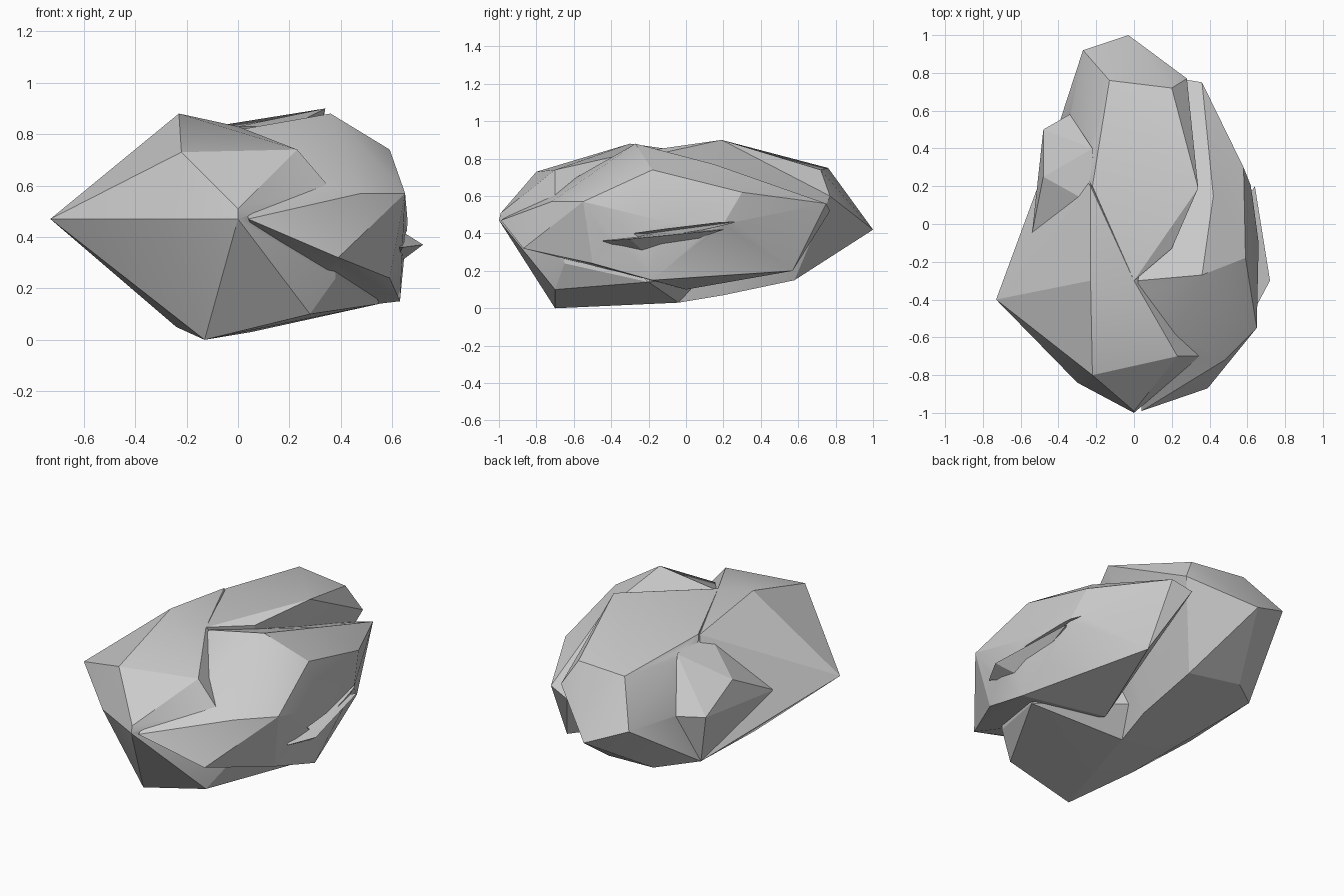
import bpy
import bmesh
import math

# Remove the default cube only
default_cube = bpy.data.objects.get("Cube")
if default_cube:
    bpy.data.objects.remove(default_cube, do_unlink=True)

# One plain stone colour
stone = bpy.data.materials.new("grey_stone")
stone.use_nodes = True
stone_colour = (.6, .6, .6, 1)
stone.diffuse_color = stone_colour
stone.node_tree.nodes["Principled BSDF"].inputs["Base Color"].default_value = stone_colour


def faceted_chunk(name, corners):
    """Make a closed faceted stone chunk as the convex hull of a few corners."""
    mesh = bpy.data.meshes.new(name)
    bm = bmesh.new()
    for corner in corners:
        bm.verts.new(corner)
    result = bmesh.ops.convex_hull(bm, input=bm.verts[:])
    unused = {g for g in result["geom_interior"] + result["geom_unused"]
              if isinstance(g, bmesh.types.BMVert)}
    bmesh.ops.delete(bm, geom=list(unused), context="VERTS")
    bmesh.ops.recalc_face_normals(bm, faces=bm.faces[:])
    bm.to_mesh(mesh)
    bm.free()
    mesh.materials.append(stone)
    chunk = bpy.data.objects.new(name, mesh)
    bpy.context.collection.objects.link(chunk)
    return chunk


def select_only(chunk):
    bpy.ops.object.select_all(action="DESELECT")
    chunk.select_set(True)
    bpy.context.view_layer.objects.active = chunk


def combine(target, other, operation):
    """Apply a boolean of the other chunk to the target, then drop the helper."""
    other.hide_render = True
    modifier = target.modifiers.new(operation.lower(), "BOOLEAN")
    modifier.operation = operation
    modifier.solver = "EXACT"
    modifier.object = other
    select_only(target)
    bpy.ops.object.modifier_apply(modifier=modifier.name)
    bpy.data.objects.remove(other, do_unlink=True)


# Front mass with the pointed side corner and the lowest foot
rock = faceted_chunk("rock", [
    (-.73, -.4, .47), (-.23, -.3, .88), (-.22, -.8, .73), (.23, -.7, .74),
    (0, -.3, .83), (-.3, -.84, .47), (0, -1, .47), (0, -.99, .51),
    (.35, -.7, .6), (-.13, -.7, 0), (-.24, -.3, .05), (.05, -.04, .03),
    (.28, -.7, .1), (.38, -.65, .24), (-.23, .2, .81), (-.42, .44, .21),
    (.55, -.2, .14),
])

# Rear mass tapering to the back point
rear_mass = faceted_chunk("rear_mass", [
    (-.03, 1, .42), (-.27, .92, .52), (-.13, .76, .75), (.2, .72, .74),
    (.28, .77, .6), (.34, .19, .9), (0, -.3, .83), (-.36, .45, .5),
    (-.22, .2, .81), (.1, .58, .15), (-.22, .62, .18), (.1, .2, .07),
    (.05, -.04, .03), (-.24, -.3, .06), (-.22, .45, .74), (.2, -.13, .83),
    (-.42, .46, .21),
])

# Bulging lobe along the +x side, overhanging the foot
side_lobe = faceted_chunk("side_lobe", [
    (.39, -.87, .32), (.59, -.5, .24), (.63, -.18, .15), (.65, -.55, .57),
    (.48, -.72, .57), (.36, -.27, .88), (.59, -.18, .74), (.58, .3, .62),
    (.36, .75, .56), (.38, .57, .2), (.42, .15, .77), (.66, -.1, .46),
    (.62, .2, .45), (.04, -.99, .47), (.15, -.92, .41), (.17, -.48, .73),
    (.2, 0, .1), (.02, -.3, .82), (.24, .77, .52),
])

# Ledge along the -x side
side_ledge = faceted_chunk("side_ledge", [
    (-.48, .5, .5), (-.48, .25, .63), (-.54, -.05, .47), (-.42, .46, .21),
    (-.22, .4, .77), (-.34, .58, .5), (-.21, .1, .8), (-.2, .1, .2),
])

# Thin shard standing out below the side crack
side_shard = faceted_chunk("side_shard", [
    (.72, -.3, .37), (.64, .2, .42), (.64, -.45, .36), (.6, -.2, .28),
    (.5, 0, .42), (.5, -.3, .38),
])

# Narrow crack above the shard, cut into the lobe
crack_cutter = faceted_chunk("crack_cutter", [
    (.9, -.42, .4), (.9, .34, .47), (.9, -.05, .45), (.9, -.3, .32),
    (.5, -.2, .4), (.52, .25, .46),
])

combine(side_lobe, crack_cutter, "DIFFERENCE")
for mass in (rear_mass, side_lobe, side_ledge, side_shard):
    combine(rock, mass, "UNION")

# Soften only the gentlest facet changes
select_only(rock)
bpy.ops.object.shade_smooth_by_angle(angle=math.radians(20))
